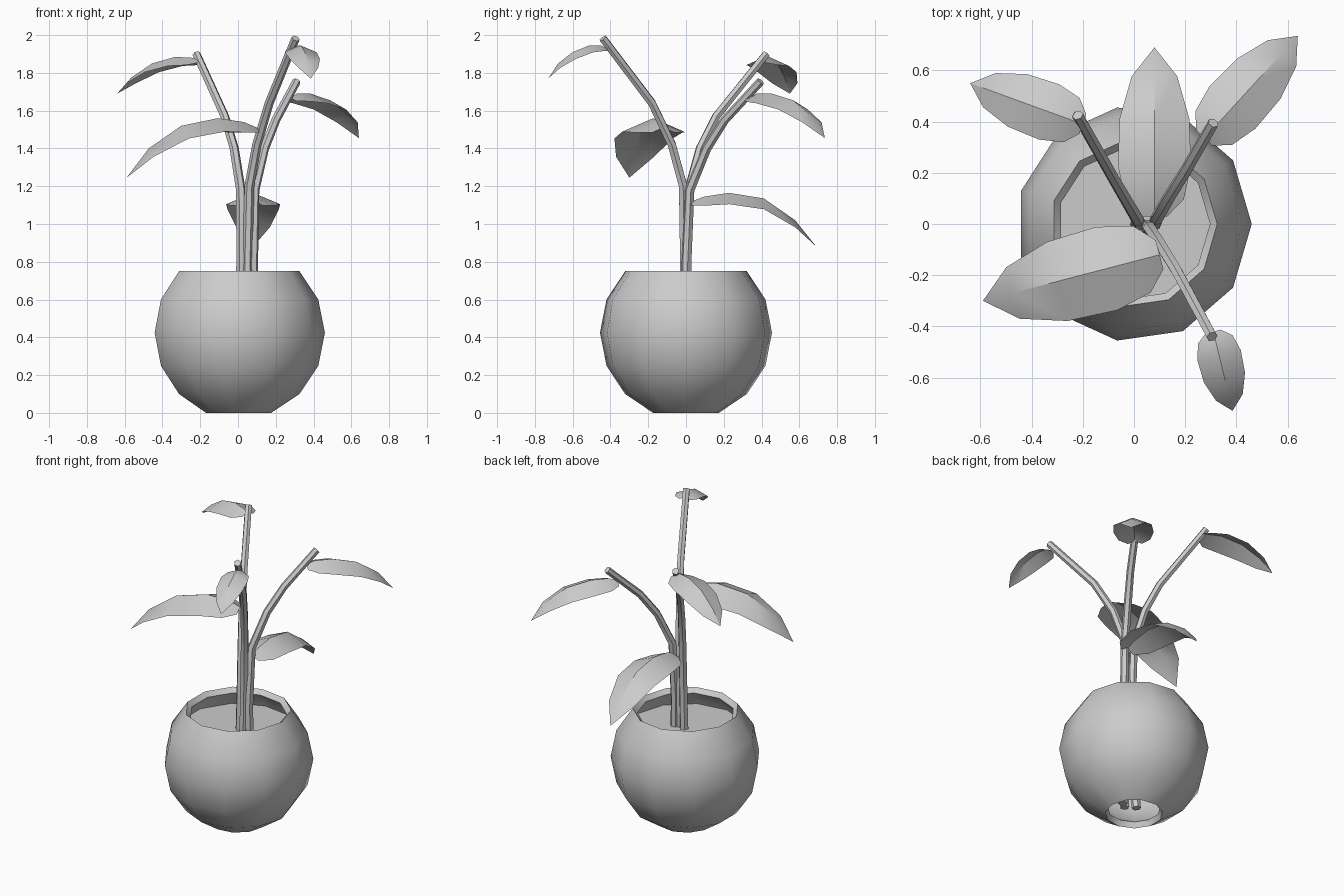
import bpy, bmesh, math
from mathutils import Vector

if "Cube" in bpy.data.objects:
    bpy.data.objects.remove(bpy.data.objects["Cube"])


def finish(name, bm, angle=40, fix_normals=True):
    if fix_normals:
        bmesh.ops.recalc_face_normals(bm, faces=bm.faces)
    me = bpy.data.meshes.new(name)
    bm.to_mesh(me)
    bm.free()
    ob = bpy.data.objects.new(name, me)
    bpy.context.collection.objects.link(ob)
    smooth(ob, angle)
    return ob


def smooth(ob, angle):
    bpy.ops.object.select_all(action='DESELECT')
    ob.select_set(True)
    bpy.context.view_layer.objects.active = ob
    bpy.ops.object.shade_smooth_by_angle(angle=math.radians(angle))


# Pot: thick 11-sided spherical shell, open at top and bottom
SIDES, CENTRE_Z = 11, 0.425
lats = [-67.5, -45, -22.5, 0, 22.5, 45]


def arc(radius, angles):
    return [(radius * math.cos(math.radians(a)),
             CENTRE_Z + radius * math.sin(math.radians(a))) for a in angles]


profile = arc(0.46, lats) + arc(0.42, lats[::-1])
bm = bmesh.new()
rings = []
for r, z in profile:
    rings.append([bm.verts.new((r * math.cos(math.tau * i / SIDES),
                                r * math.sin(math.tau * i / SIDES), z))
                  for i in range(SIDES)])
for k, ring in enumerate(rings):
    nxt = rings[(k + 1) % len(rings)]
    for i in range(SIDES):
        j = (i + 1) % SIDES
        bm.faces.new((ring[i], ring[j], nxt[j], nxt[i]))
finish("pot", bm)

# Soil: flat disc inside the pot
bm = bmesh.new()
bm.faces.new([bm.verts.new((0.375 * math.cos(math.tau * i / SIDES),
                            0.375 * math.sin(math.tau * i / SIDES), 0.62))
              for i in range(SIDES)])
finish("soil", bm, fix_normals=False)


# Stems: tapered tubes bending outwards
def stem(name, pts):
    cu = bpy.data.curves.new(name, 'CURVE')
    cu.dimensions = '3D'
    cu.bevel_depth = 0.028
    cu.bevel_resolution = 1
    cu.use_fill_caps = True
    sp = cu.splines.new('POLY')
    sp.points.add(len(pts) - 1)
    for i, (p, co) in enumerate(zip(sp.points, pts)):
        p.co = (*co, 1)
        p.radius = 1 - 0.2 * i / (len(pts) - 1)
    ob = bpy.data.objects.new(name, cu)
    bpy.context.collection.objects.link(ob)
    bpy.ops.object.select_all(action='DESELECT')
    ob.select_set(True)
    bpy.context.view_layer.objects.active = ob
    bpy.ops.object.convert(target='MESH')
    smooth(bpy.context.view_layer.objects.active, 40)


stem("stem_left", [(-0.01, 0.01, 0.04), (0.018, 0.0, 0.8), (0.015, 0.015, 1.18),
                   (-0.02, 0.075, 1.4), (-0.07, 0.16, 1.57), (-0.22, 0.425, 1.9)])
stem("stem_front", [(0.05, -0.03, 0.04), (0.05, -0.008, 0.8), (0.06, -0.015, 1.2),
                    (0.10, -0.075, 1.42), (0.165, -0.18, 1.64), (0.305, -0.44, 1.983)])
stem("stem_right", [(0.09, 0.0, 0.04), (0.08, 0.003, 0.8), (0.088, 0.02, 1.18),
                    (0.14, 0.11, 1.4), (0.2, 0.205, 1.55), (0.31, 0.395, 1.755)])

# Leaves: drooping blades folded along a raised midrib
STEPS = [0, 0.1, 0.3, 0.58, 0.83, 1]
WIDTHS = [0.35, 0.8, 1, 0.95, 0.62, 0]


def leaf(name, base, tip, half_width, heights):
    bm = bmesh.new()
    base, tip = Vector(base), Vector(tip)
    d = (tip - base).normalized()
    side = Vector((-d.y, d.x))
    rows = []
    for f, w, z in zip(STEPS, WIDTHS, heights):
        c = base.lerp(tip, f)
        w *= half_width
        mid = bm.verts.new((c.x, c.y, z))
        if w == 0:
            rows.append((mid, mid, mid))
            continue
        e = [bm.verts.new((c.x + s * side.x * w, c.y + s * side.y * w, z - 0.42 * w))
             for s in (1, -1)]
        rows.append((e[0], mid, e[1]))
    for a, b in zip(rows, rows[1:]):
        for k in (0, 1):
            quad = list(dict.fromkeys((a[k], a[k + 1], b[k + 1], b[k])))
            bm.faces.new(quad)
    ob = finish(name, bm, 30, fix_normals=False)
    if ob.data.polygons[0].normal.z < 0:
        ob.data.flip_normals()


leaf("leaf_back_left", (-0.2, 0.39), (-0.64, 0.55), 0.115,
     [1.87, 1.88, 1.885, 1.85, 1.775, 1.69])
leaf("leaf_back_right", (0.275, 0.335), (0.64, 0.735), 0.122,
     [1.67, 1.69, 1.69, 1.655, 1.57, 1.455])
leaf("leaf_front_top", (0.31, -0.42), (0.385, -0.73), 0.087,
     [1.93, 1.945, 1.945, 1.91, 1.85, 1.77])
leaf("leaf_front_left", (0.1, -0.12), (-0.59, -0.3), 0.168,
     [1.51, 1.54, 1.56, 1.52, 1.40, 1.245])
leaf("leaf_back_low", (0.08, 0.03), (0.08, 0.69), 0.143,
     [1.12, 1.145, 1.165, 1.135, 1.02, 0.88])
